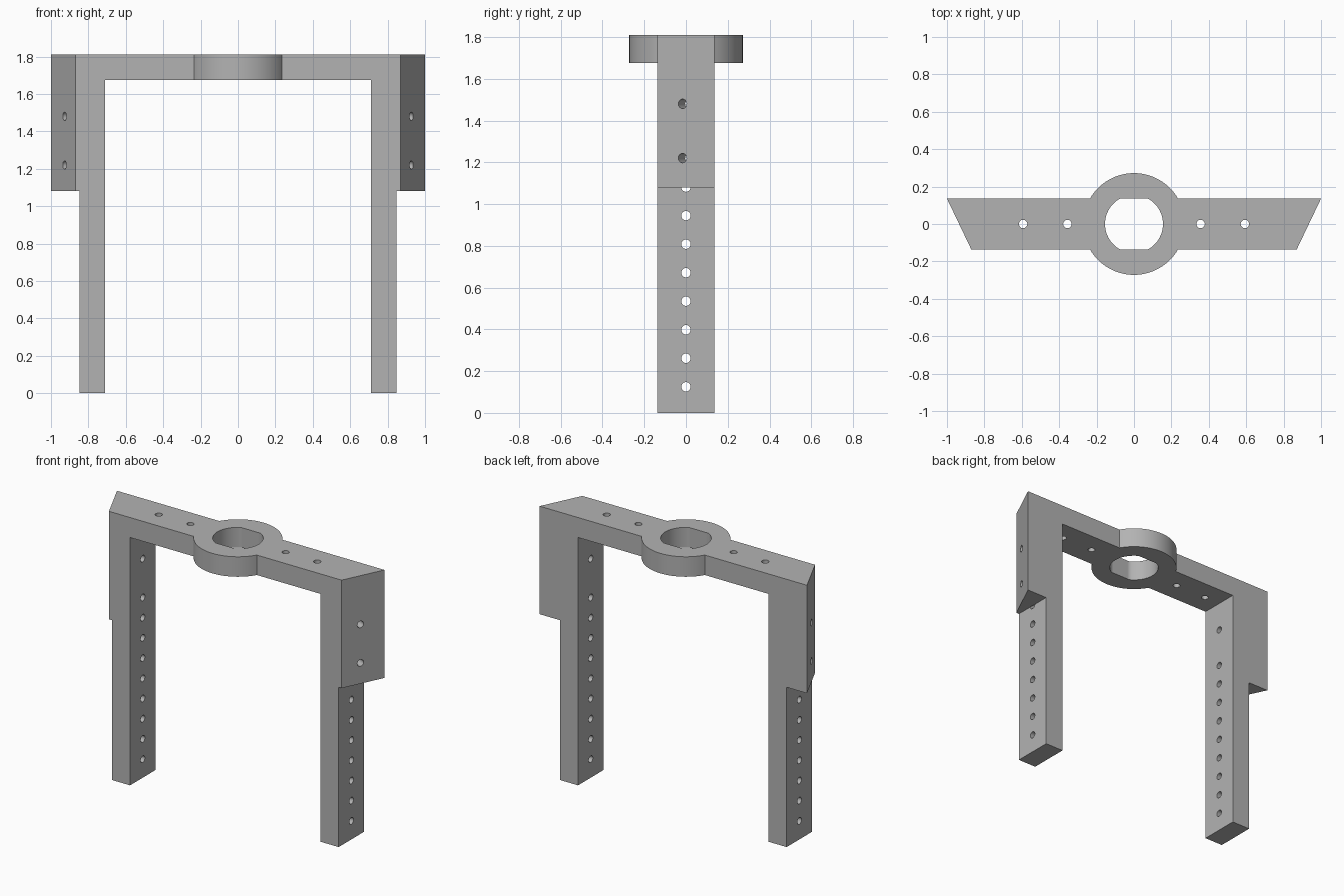
import bpy, bmesh, math
from mathutils import Matrix, Vector

if "Cube" in bpy.data.objects:
    bpy.data.objects.remove(bpy.data.objects["Cube"])

D = 0.136                      # half depth of the strap
TOP, UNDER, BLOCK = 1.81, 1.675, 1.08
LEG_IN, LEG_OUT = 0.712, 0.848
HOLE = 0.0225

grey = bpy.data.materials.new("plain grey")
grey.use_nodes = True
colour = (0.45, 0.45, 0.45, 1)
grey.diffuse_color = colour
grey.node_tree.nodes["Principled BSDF"].inputs["Base Color"].default_value = colour


def prism(name, outline, z0, z1):
    """Extrude a flat outline from z0 up to z1."""
    bm = bmesh.new()
    face = bm.faces.new([bm.verts.new((x, y, z0)) for x, y in outline])
    new = bmesh.ops.extrude_face_region(bm, geom=[face])["geom"]
    bmesh.ops.translate(bm, vec=(0, 0, z1 - z0),
                        verts=[v for v in new if isinstance(v, bmesh.types.BMVert)])
    bmesh.ops.recalc_face_normals(bm, faces=bm.faces)
    return finish(name, bm)


def finish(name, bm):
    mesh = bpy.data.meshes.new(name)
    bm.to_mesh(mesh)
    bm.free()
    mesh.materials.append(grey)
    ob = bpy.data.objects.new(name, mesh)
    bpy.context.collection.objects.link(ob)
    return ob


def drill_bits(places, direction, length=0.6):
    """One cutter holding a round bit at each place, along a direction."""
    bm = bmesh.new()
    turn = Vector(direction).to_track_quat('Z', 'Y').to_matrix().to_4x4()
    for p in places:
        bmesh.ops.create_cone(bm, cap_ends=True, segments=24, radius1=HOLE, radius2=HOLE,
                              depth=length, matrix=Matrix.Translation(p) @ turn)
    return finish("cutter", bm)


def cut(ob, cutter):
    """Subtract the cutter and keep only the cut mesh."""
    mod = ob.modifiers.new("cut", 'BOOLEAN')
    mod.operation, mod.solver, mod.object = 'DIFFERENCE', 'EXACT', cutter
    graph = bpy.context.evaluated_depsgraph_get()
    mesh = bpy.data.meshes.new_from_object(ob.evaluated_get(graph))
    ob.modifiers.clear()
    ob.data = mesh
    bpy.data.objects.remove(cutter)


def arc(r, a0, a1, n):
    return [(r * math.cos(a0 + (a1 - a0) * i / n), r * math.sin(a0 + (a1 - a0) * i / n))
            for i in range(n + 1)]


# Top bar with a ring in the middle
RING = 0.272
a = math.asin(D / RING)
outline = ([(LEG_OUT, D)] + arc(RING, a, math.pi - a, 32) + [(-LEG_OUT, D), (-LEG_OUT, -D)]
           + arc(RING, math.pi + a, 2 * math.pi - a, 32) + [(LEG_OUT, -D)])
bar = prism("top_bar", outline, UNDER, TOP)

# Round bore with flats at front and back
bore = [(x, max(-D, min(D, y))) for x, y in arc(0.155, 0, 2 * math.pi, 64)[:-1]]
cut(bar, prism("cutter", bore, UNDER - 0.1, TOP + 0.1))
cut(bar, drill_bits([(x, 0, TOP) for x in (-0.593, -0.356, 0.356, 0.593)], (0, 0, 1)))
parts = [bar]

# Legs with a row of holes, and slanted side blocks
leg_heights = [0.125 + 0.1366 * i for i in range(9)] + [1.48]
for side, s in (("left", 1), ("right", -1)):
    leg = prism(side + "_leg", [(s * LEG_IN, -D), (s * LEG_OUT, -D),
                                (s * LEG_OUT, D), (s * LEG_IN, D)], 0, UNDER)
    cut(leg, drill_bits([(s * LEG_IN, 0, z) for z in leg_heights], (1, 0, 0)))
    block = prism(side + "_side_block", [(s * LEG_OUT, -D), (s * 0.87, -D),
                                         (s, D), (s * LEG_OUT, D)], BLOCK, TOP)
    cut(block, drill_bits([(s * 0.928, -0.017, z) for z in (1.22, 1.48)],
                          (s * 2 * D, -0.13, 0)))
    parts += [leg, block]

# Smooth the curved walls, keep the edges sharp
for ob in bpy.context.selected_objects:
    ob.select_set(False)
for ob in parts:
    ob.select_set(True)
bpy.context.view_layer.objects.active = bar
bpy.ops.object.shade_smooth_by_angle(angle=math.radians(30))
